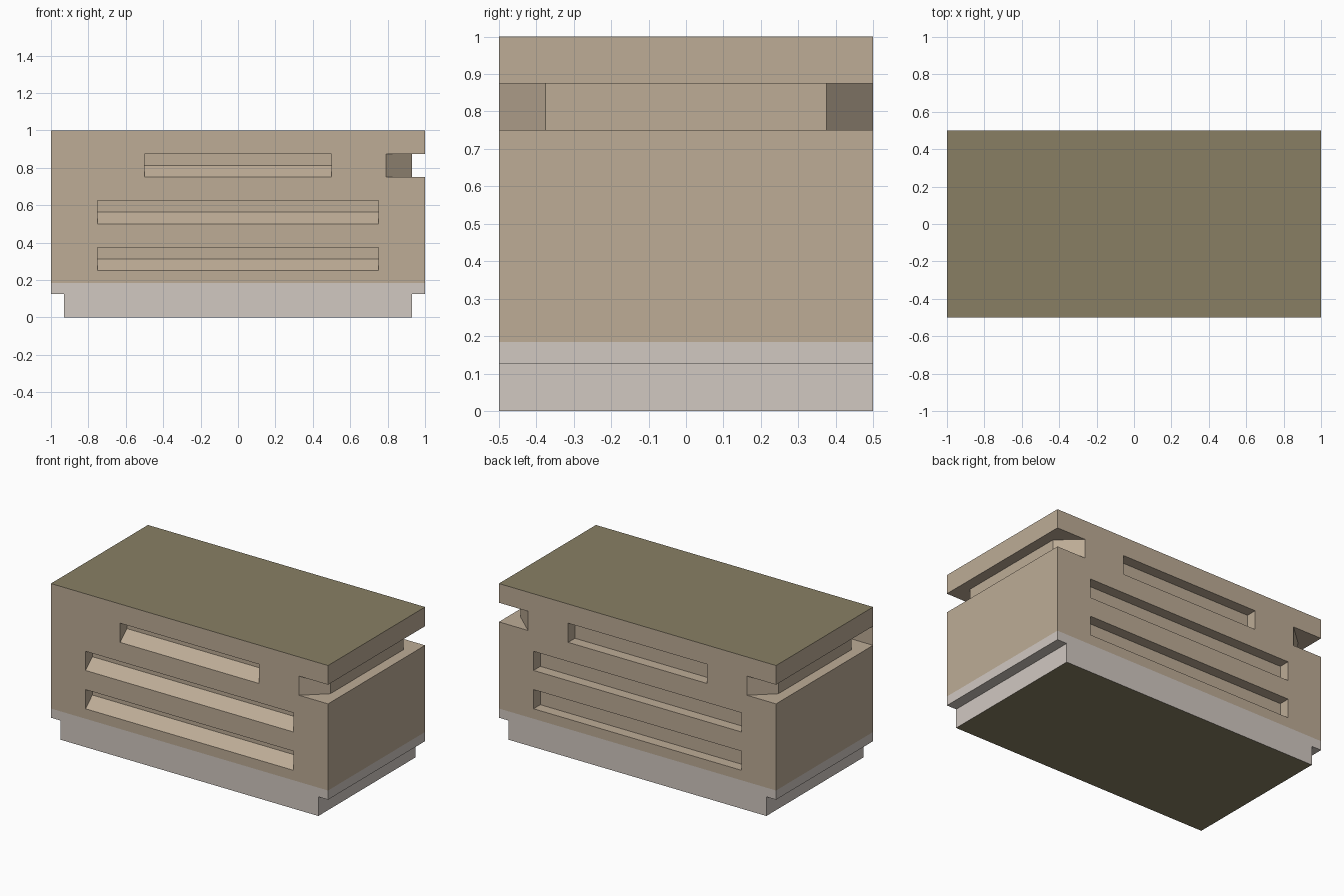
import bpy, bmesh
from mathutils import Vector

if "Cube" in bpy.data.objects:
    bpy.data.objects.remove(bpy.data.objects["Cube"])


def material(name, rgb):
    lin = [(c / 255 / 12.92) if c < 11 else ((c / 255 + 0.055) / 1.055) ** 2.4 for c in rgb]
    m = bpy.data.materials.new(name)
    m.diffuse_color = (*lin, 1)
    m.use_nodes = True
    m.node_tree.nodes["Principled BSDF"].inputs["Base Color"].default_value = m.diffuse_color
    return m


tan = material("tan_wall", (189, 172, 150))
grey = material("pale_grey_base", (209, 200, 193))
olive = material("olive_cover", (136, 127, 100))


def prism(bm, points, direction):
    """Closed solid: polygon swept along a direction."""
    d = Vector(direction)
    a = [bm.verts.new(p) for p in points]
    b = [bm.verts.new(Vector(p) + d) for p in points]
    bm.faces.new(a)
    bm.faces.new(b[::-1])
    for i in range(len(a)):
        j = (i + 1) % len(a)
        bm.faces.new((a[j], a[i], b[i], b[j]))


def finish(bm, name, mats):
    mesh = bpy.data.meshes.new(name)
    bm.to_mesh(mesh)
    bm.free()
    for m in mats:
        mesh.materials.append(m)
    ob = bpy.data.objects.new(name, mesh)
    bpy.context.collection.objects.link(ob)
    return ob


# Block body with stepped foot at both ends
bm = bmesh.new()
half = [(0.93, 0), (0.93, 0.125), (1, 0.125), (1, 1)]
profile = half + [(-x, z) for x, z in reversed(half)]
prism(bm, [(x, -0.5, z) for x, z in profile], (0, 1, 0))
bmesh.ops.bisect_plane(bm, geom=bm.verts[:] + bm.edges[:] + bm.faces[:],
                       plane_co=(0, 0, 0.185), plane_no=(0, 0, 1))
bmesh.ops.recalc_face_normals(bm, faces=bm.faces[:])
# Colour by height: grey foot, tan walls, olive top and underside
for f in bm.faces:
    z = f.calc_center_median().z
    if z > 0.999 or z < 0.001:
        f.material_index = 2
    elif z < 0.185:
        f.material_index = 1
body = finish(bm, "block_body", [tan, grey, olive])

# Cutter: front slots with sloped sill, square back slots, end grooves
bm = bmesh.new()
for z, w in ((0.75, 0.5), (0.5, 0.75), (0.25, 0.75)):
    top = z + 0.125
    front = [(-0.6, z), (-0.5, z), (-0.43, z + 0.063), (-0.43, top), (-0.6, top)]
    back = [(0.43, z), (0.6, z), (0.6, top), (0.43, top)]
    for shape in (front, back):
        prism(bm, [(-w, y, h) for y, h in shape], (2 * w, 0, 0))
groove = [(1.1, -0.6), (1.1, 0.6), (0.678, 0.6), (0.93, 0.375), (0.93, -0.375), (0.678, -0.6)]
for s in (1, -1):
    prism(bm, [(s * x, y, 0.75) for x, y in groove], (0, 0, 0.125))
bmesh.ops.recalc_face_normals(bm, faces=bm.faces[:])
cutter = finish(bm, "slot_cutter", [tan, grey, olive])
cutter.hide_render = True

mod = body.modifiers.new("slots", 'BOOLEAN')
mod.operation = 'DIFFERENCE'
mod.solver = 'EXACT'
mod.object = cutter
bpy.context.view_layer.objects.active = body
body.select_set(True)
bpy.ops.object.modifier_apply(modifier=mod.name)
bpy.data.objects.remove(cutter)

# Thin sheet closing the front left groove corner
bm = bmesh.new()
bm.faces.new([bm.verts.new(p) for p in
              ((-1, -0.5, 0.75), (-0.79, -0.5, 0.75), (-0.79, -0.5, 0.875), (-1, -0.5, 0.875))])
finish(bm, "corner_cover", [tan])
